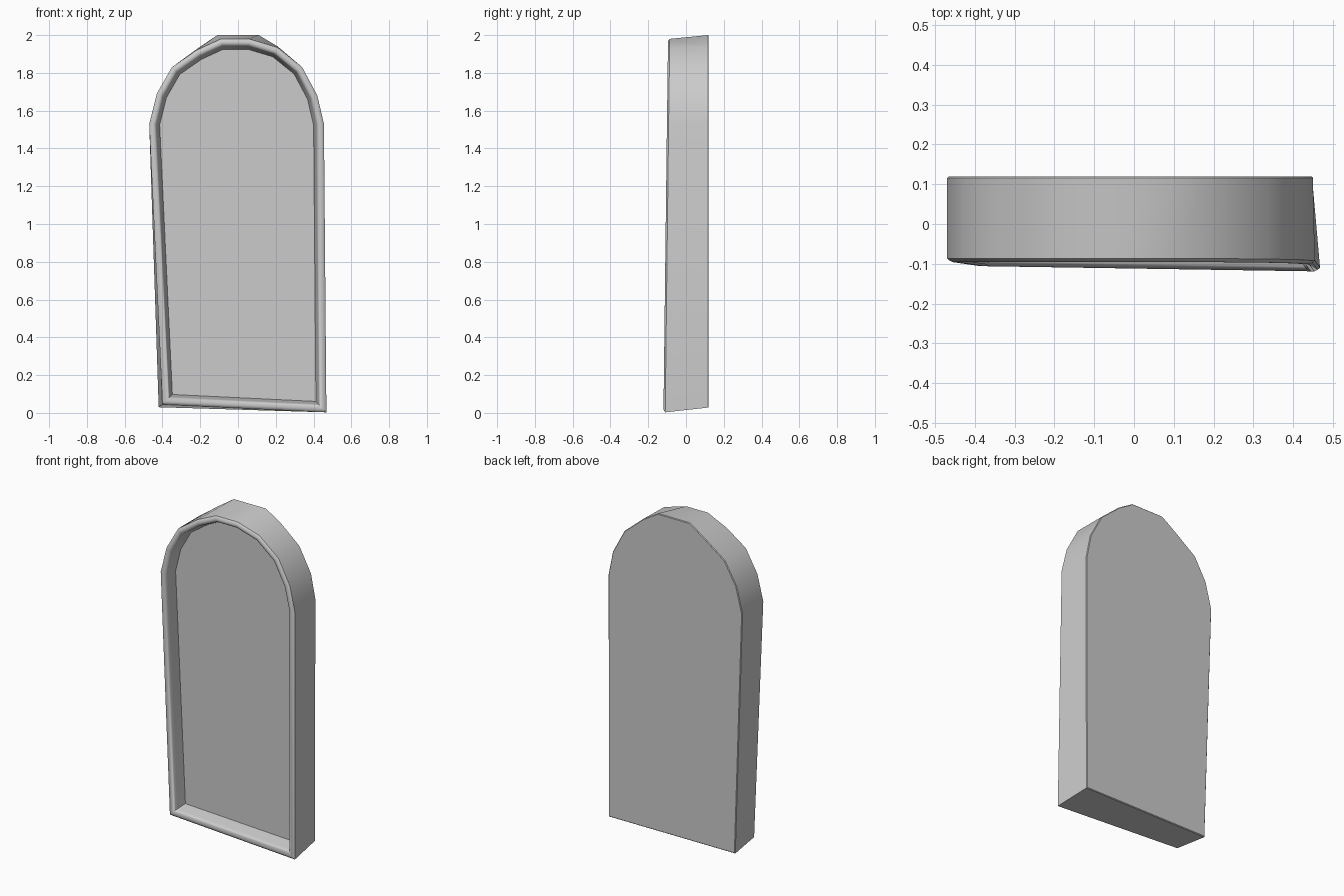
import bpy, bmesh
from mathutils import Vector

if "Cube" in bpy.data.objects:
    bpy.data.objects.remove(bpy.data.objects["Cube"])

# Slightly crooked front outline: x, z, y (counter-clockwise seen from the front)
FRONT = [(-.40, .045, -.097), (.468, .003, -.11), (.455, 1.53, -.092), (.42, 1.68, -.09),
         (.34, 1.83, -.088), (.21, 1.935, -.087), (.06, 1.98, -.087), (-.09, 1.98, -.087),
         (-.22, 1.92, -.087), (-.35, 1.83, -.087), (-.43, 1.69, -.087), (-.47, 1.53, -.087)]
# Back outline: x, z
BACK = [(-.42, .03), (.448, .028), (.45, 1.53), (.42, 1.68), (.34, 1.83), (.21, 1.94),
        (.11, 2.0), (-.11, 2.0), (-.22, 1.925), (-.35, 1.83), (-.43, 1.69), (-.47, 1.53)]


def inset(points, d):
    """Move every edge of a counter-clockwise outline inwards by d."""
    out = []
    for i, p in enumerate(points):
        a = (p - points[i - 1]).normalized()
        b = (points[(i + 1) % len(points)] - p).normalized()
        na, nb = Vector((-a.y, a.x)), Vector((-b.y, b.x))
        out.append(p + (na + nb) * (d / (1 + na.dot(nb))))
    return out


front = [Vector(p[:2]) for p in FRONT]
back = [Vector(p) for p in BACK]
front_y = [p[2] for p in FRONT]

bm = bmesh.new()


def ring(points, ys):
    return [bm.verts.new((p.x, y, p.y)) for p, y in zip(points, ys)]


# Back face, with a very small chamfer
rings = [ring(inset(back, .004), [.12] * 12), ring(back, [.116] * 12)]
# Rounded front lip, then the wall down to the recessed panel: inset, y offset
for d, dy in [(0, 0), (.006, -.005), (.014, -.009), (.024, -.009), (.033, -.005),
              (.038, .003), (.042, .02)]:
    rings.append(ring(inset(front, d), [y + dy for y in front_y]))
rings.append(ring(inset(front, .055), [-.02] * 12))

for a, b in zip(rings, rings[1:]):
    for i in range(12):
        j = (i + 1) % 12
        bm.faces.new((a[i], a[j], b[j], b[i]))
bm.faces.new(rings[0])
bm.faces.new(rings[-1])
bmesh.ops.recalc_face_normals(bm, faces=bm.faces)

mesh = bpy.data.meshes.new("arched_slab")
bm.to_mesh(mesh)
bm.free()
slab = bpy.data.objects.new("arched_slab", mesh)
bpy.context.collection.objects.link(slab)
bpy.context.view_layer.objects.active = slab
slab.select_set(True)
bpy.ops.object.shade_smooth_by_angle(angle=0.6)
